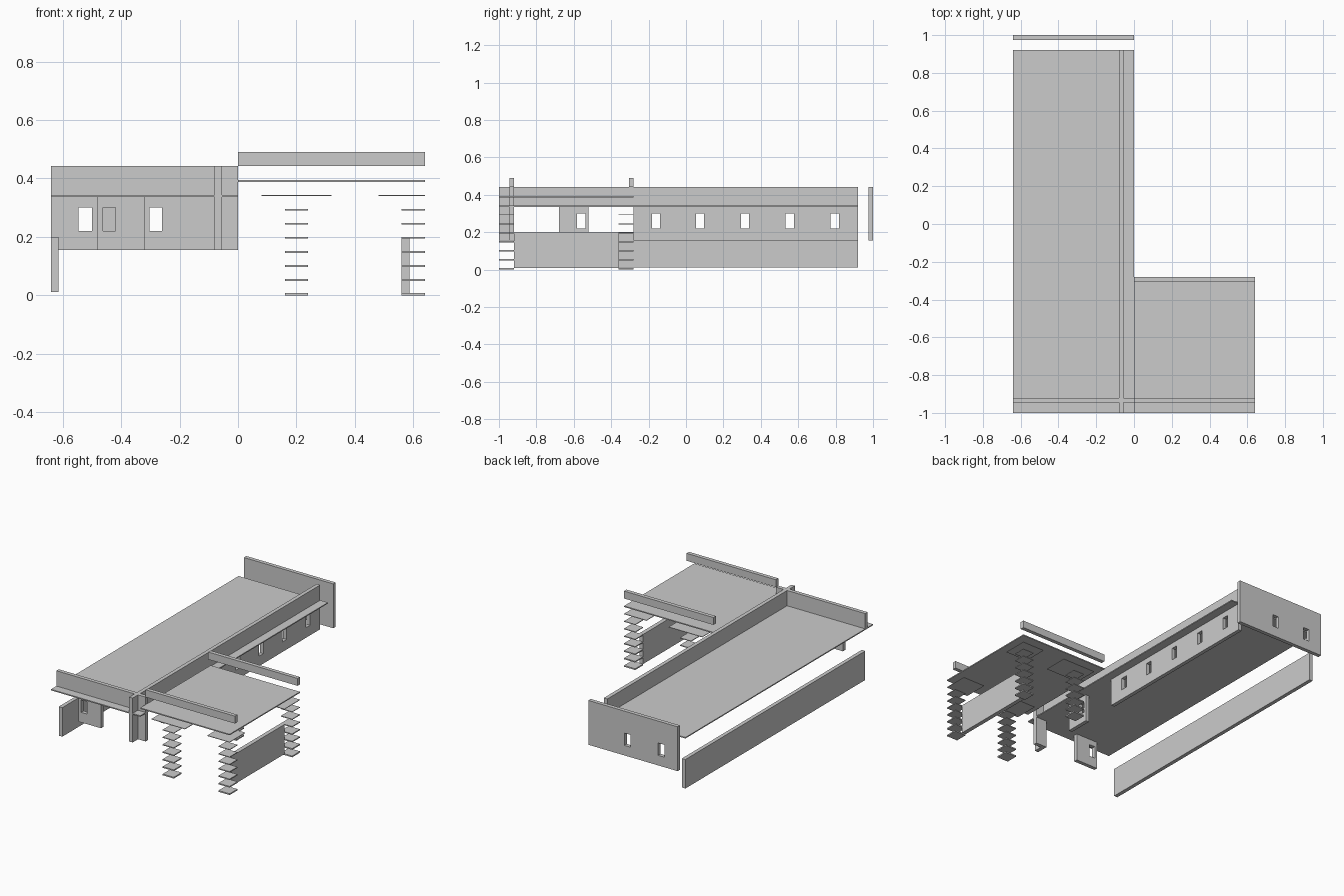
import bpy, bmesh

if "Cube" in bpy.data.objects:
    bpy.data.objects.remove(bpy.data.objects["Cube"])


def finish(name, bm):
    bmesh.ops.recalc_face_normals(bm, faces=bm.faces)
    me = bpy.data.meshes.new(name)
    bm.to_mesh(me)
    bm.free()
    ob = bpy.data.objects.new(name, me)
    bpy.context.collection.objects.link(ob)
    return ob


def add_box(bm, x0, x1, y0, y1, z0, z1):
    for v in bmesh.ops.create_cube(bm, size=1)["verts"]:
        v.co = (x0 if v.co.x < 0 else x1, y0 if v.co.y < 0 else y1, z0 if v.co.z < 0 else z1)


def box(name, *ext):
    bm = bmesh.new()
    add_box(bm, *ext)
    return finish(name, bm)


def wall(name, axis, u0, u1, t0, t1, z0, z1, holes):
    """Upright wall running along axis 'x' or 'y', thickness t0..t1, with rectangular holes."""
    us = sorted({u0, u1} | {u for h in holes for u in h[:2]})
    zs = sorted({z0, z1} | {z for h in holes for z in h[2:]})
    bm = bmesh.new()
    grid = {}

    def vert(u, z):
        if (u, z) not in grid:
            grid[u, z] = bm.verts.new((u, t0, z) if axis == "x" else (t0, u, z))
        return grid[u, z]

    for a, b in zip(us, us[1:]):
        for c, d in zip(zs, zs[1:]):
            um, zm = (a + b) / 2, (c + d) / 2
            if any(h[0] < um < h[1] and h[2] < zm < h[3] for h in holes):
                continue
            bm.faces.new([vert(a, c), vert(b, c), vert(b, d), vert(a, d)])
    ext = bmesh.ops.extrude_face_region(bm, geom=bm.faces[:], use_keep_orig=True)
    moved = [g for g in ext["geom"] if isinstance(g, bmesh.types.BMVert)]
    bmesh.ops.translate(bm, verts=moved, vec=(0, t1 - t0, 0) if axis == "x" else (t1 - t0, 0, 0))
    return finish(name, bm)


LOW, EAVE, TOP = 0.155, 0.336, 0.442
WIN = (0.22, 0.30)

# Main block: flat roof, low left wall, detached back wall
box("main_roof", -0.64, 0, -1, 0.92, EAVE, 0.343)
box("left_low_wall", -0.64, -0.615, -0.92, 0.92, 0.012, 0.20)
wall("back_wall", "x", -0.64, 0, 0.975, 1.0, LOW, TOP,
     [(-0.545, -0.50, *WIN), (-0.303, -0.26, *WIN)])

# Front wall: parapet, windowed panel and corner pier
wall("front_wall", "x", -0.64, 0, -0.945, -0.92, LOW, TOP,
     [(-0.64, -0.48, LOW, EAVE), (-0.32, -0.08, LOW, EAVE), (-0.462, -0.42, *WIN)])

# Side wall: parapet, doorways and a row of windows
side_windows = [(c - 0.022, c + 0.022, *WIN) for c in (-0.56, -0.16, 0.075, 0.315, 0.555, 0.795)]
wall("side_wall", "y", -1, 0.92, -0.08, -0.055, LOW, TOP,
     [(-0.92, -0.68, LOW, EAVE), (-0.52, -0.28, LOW, EAVE)] + side_windows)

# Carport: roof, raised parapets and low wall
box("carport_roof", 0, 0.64, -1, -0.28, 0.387, 0.394)
box("carport_front_parapet", 0, 0.64, -0.945, -0.92, TOP, 0.49)
box("carport_back_parapet", 0, 0.64, -0.305, -0.28, TOP, 0.49)
box("carport_low_wall", 0.56, 0.587, -0.92, -0.36, 0.008, 0.20)

# Carport columns: stacked thin slats, each with a wider cap slat
for side, x0 in (("inner", 0.16), ("outer", 0.56)):
    for end, y0 in (("front", -1.0), ("back", -0.36)):
        bm = bmesh.new()
        for i in range(7):
            z = 0.0485 * i
            add_box(bm, x0, x0 + 0.08, y0, y0 + 0.08, z, z + 0.0085 - 0.0007 * i)
        add_box(bm, x0 - 0.08, min(x0 + 0.16, 0.64), max(y0 - 0.08, -1), min(y0 + 0.16, -0.28),
                0.340, 0.3435)
        finish(f"{end}_{side}_slat_column", bm)
